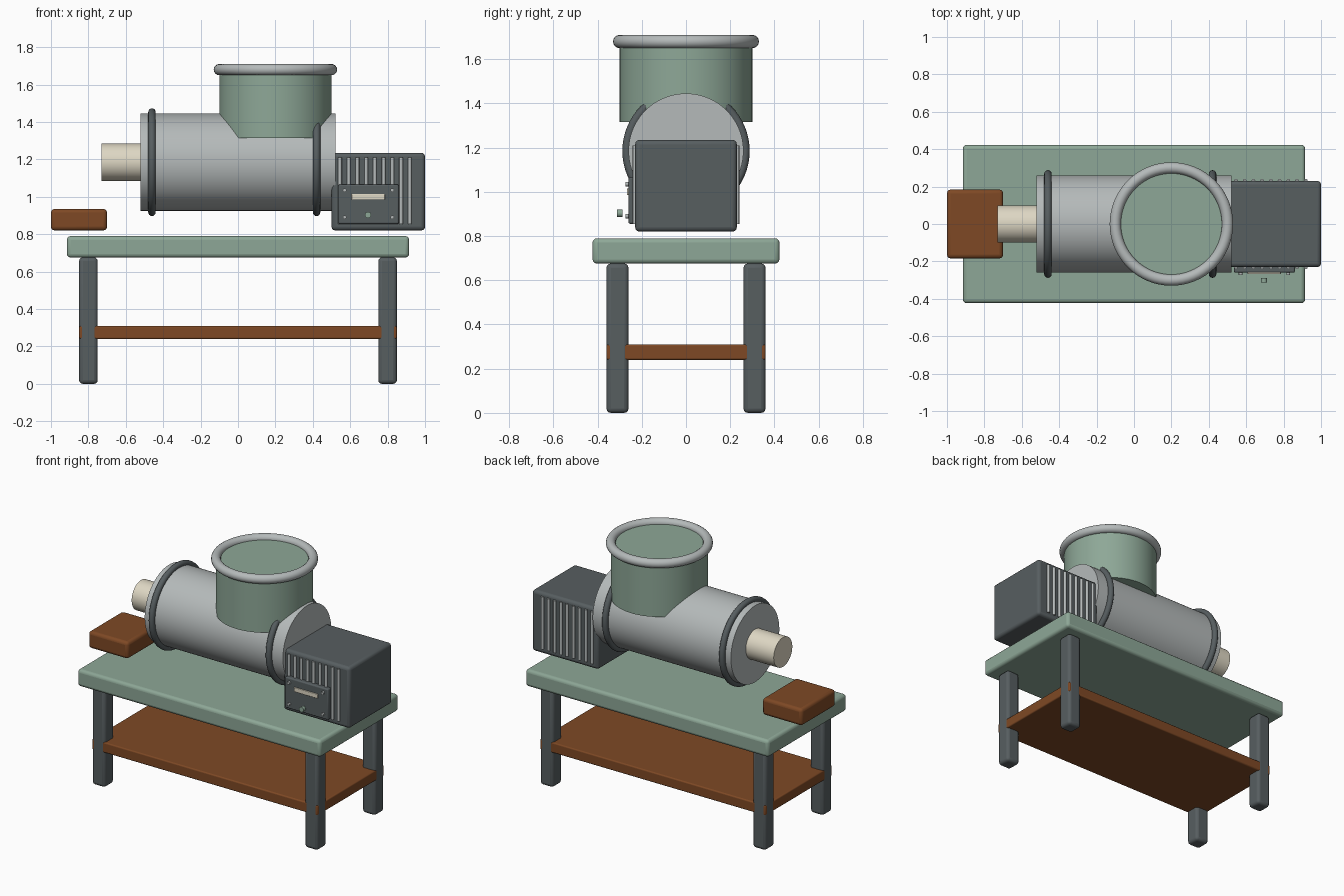
import bpy
import math

if "Cube" in bpy.data.objects:
    bpy.data.objects.remove(bpy.data.objects["Cube"], do_unlink=True)


def material(name, color):
    mat = bpy.data.materials.new(name)
    mat.use_nodes = True
    rgba = (*color, 1)
    mat.diffuse_color = rgba
    mat.node_tree.nodes["Principled BSDF"].inputs["Base Color"].default_value = rgba
    return mat


GREEN = material("sage green", (0.27, 0.39, 0.31))
DARK = material("dark grey", (0.095, 0.112, 0.118))
BROWN = material("brown wood", (0.21, 0.066, 0.018))
STEEL = material("steel grey", (0.46, 0.49, 0.49))
CREAM = material("cream", (0.73, 0.68, 0.55))


def finish(name, mat):
    obj = bpy.context.object
    obj.name = name
    obj.data.materials.append(mat)
    bpy.ops.object.shade_smooth_by_angle(angle=math.radians(35))
    return obj


def box(name, mat, x, y, z, bevel=0.02):
    """Rounded box from its (min, max) range on each axis."""
    center = [(a + b) / 2 for a, b in (x, y, z)]
    bpy.ops.mesh.primitive_cube_add(size=1, location=center)
    obj = bpy.context.object
    obj.scale = [b - a for a, b in (x, y, z)]
    bpy.ops.object.transform_apply(location=False, rotation=False)
    if bevel:
        mod = obj.modifiers.new("rounded edges", "BEVEL")
        mod.width = bevel
        mod.segments = 3
    return finish(name, mat)


TURN = {"X": (0, math.pi / 2, 0), "Y": (math.pi / 2, 0, 0), "Z": (0, 0, 0)}


def cylinder(name, mat, center, radius, length, axis, sides=64):
    bpy.ops.mesh.primitive_cylinder_add(vertices=sides, radius=radius, depth=length,
                                        location=center, rotation=TURN[axis])
    return finish(name, mat)


def ring(name, mat, center, radius, thickness, axis):
    bpy.ops.mesh.primitive_torus_add(major_radius=radius, minor_radius=thickness,
                                     major_segments=64, minor_segments=16,
                                     location=center, rotation=TURN[axis])
    return finish(name, mat)


# Table
box("table_top", GREEN, (-0.915, 0.915), (-0.423, 0.423), (0.675, 0.79))
box("lower_shelf", BROWN, (-0.849, 0.849), (-0.359, 0.359), (0.24, 0.31), 0.008)
for sx, side in ((-1, "right"), (1, "left")):
    for sy, end in ((-1, "front"), (1, "back")):
        cx, cy = sx * 0.8, sy * 0.31
        box(f"{end}_{side}_leg", DARK, (cx - 0.05, cx + 0.05),
            (cy - 0.05, cy + 0.05), (0, 0.676))

# Wooden block beside the outlet
box("wooden_block", BROWN, (-1.0, -0.7), (-0.184, 0.184), (0.82, 0.935))

# Barrel, bands and outlet
AXIS_Z = 1.185
cylinder("barrel", STEEL, (0, 0, AXIS_Z), 0.26, 1.04, "X", 96)
for x, side in ((-0.46, "right"), (0.42, "left")):
    ring(f"{side}_barrel_band", DARK, (x, 0, AXIS_Z), 0.268, 0.02, "X")
cylinder("outlet_pipe", CREAM, (-0.615, 0, AXIS_Z), 0.1, 0.23, "X")

# Hopper
cylinder("hopper", GREEN, (0.2, 0, 1.4975), 0.3, 0.365, "Z", 96)
ring("hopper_rim", STEEL, (0.2, 0, 1.68), 0.3, 0.03, "Z")

# Motor housing with upright cooling ribs on both sides
box("motor_housing", DARK, (0.5, 1.0), (-0.23, 0.23), (0.82, 1.235))
for i in range(9):
    for sy, side in ((-1, "front"), (1, "back")):
        cylinder(f"{side}_cooling_rib_{i + 1}", STEEL,
                 (0.545 + i * 0.0467, sy * 0.231, 1.033), 0.01, 0.355, "Z", 12)

# Control panel
box("control_panel", DARK, (0.535, 0.86), (-0.26, -0.222), (0.855, 1.065), 0.008)
box("panel_label", CREAM, (0.607, 0.785), (-0.268, -0.259), (0.985, 1.015), 0.003)
for x in (0.57, 0.825):
    for z in (0.89, 1.035):
        cylinder("panel_bolt", STEEL, (x, -0.264, z), 0.01, 0.02, "Y", 12)
cylinder("panel_knob", GREEN, (0.695, -0.3, 0.903), 0.017, 0.024, "Y", 20)
